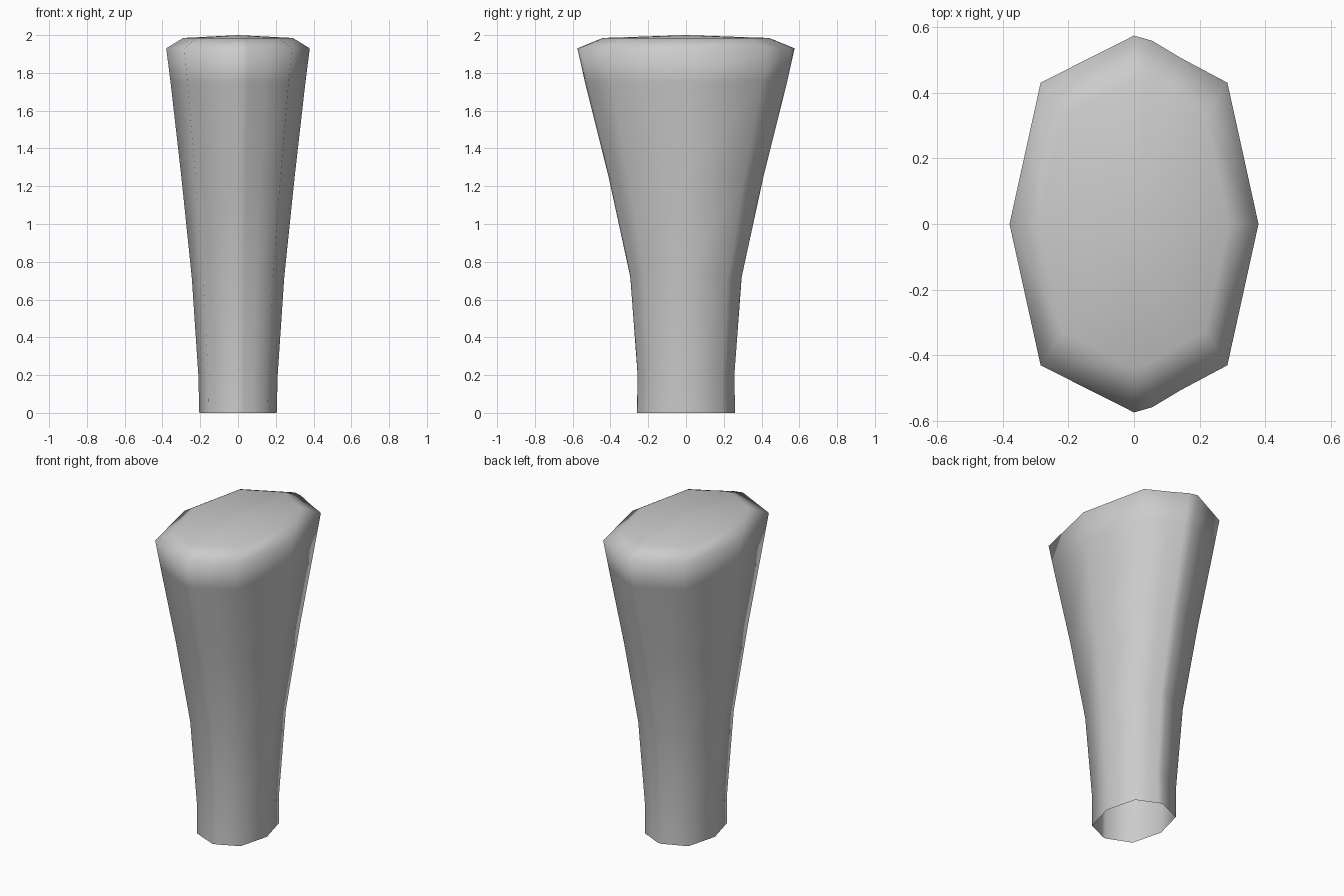
import bpy
import bmesh

if "Cube" in bpy.data.objects:
    bpy.data.objects.remove(bpy.data.objects["Cube"], do_unlink=True)

# Material
grey = bpy.data.materials.new("plain grey")
grey.use_nodes = True
colour = (0.6, 0.6, 0.6, 1)
grey.diffuse_color = colour
grey.node_tree.nodes["Principled BSDF"].inputs["Base Color"].default_value = colour

# Unit cross-section: elongated octagon with rounded noses on the left side
back = [(1, 0), (0.75, 0.75), (0.38, 0.88), (0.145, 0.973), (0, 1), (-0.75, 0.75)]
section = back + [(-1, 0), (-0.75, -0.75), (0, -1)]
section += [(x, -y) for x, y in reversed(back[1:4])]

# Flaring stem: half width, half depth, height
rings = [(0.205, 0.26, 0), (0.21, 0.256, 0.2), (0.245, 0.295, 0.72),
         (0.3, 0.41, 1.25), (0.357, 0.535, 1.75), (0.38, 0.575, 1.93),
         (0.29, 0.44, 1.985)]

bm = bmesh.new()
loops = [[bm.verts.new((x * w, y * d, z)) for x, y in section] for w, d, z in rings]
count = len(section)
for lower, upper in zip(loops, loops[1:]):
    for i in range(count):
        j = (i + 1) % count
        bm.faces.new((lower[i], lower[j], upper[j], upper[i]))

# Slightly domed cap; the bottom stays open
peak = bm.verts.new((0, 0, 2))
for i in range(count):
    bm.faces.new((loops[-1][i], loops[-1][(i + 1) % count], peak))
for face in bm.faces:
    face.smooth = True

mesh = bpy.data.meshes.new("flared_handle")
bm.to_mesh(mesh)
bm.free()
mesh.materials.append(grey)
handle = bpy.data.objects.new("flared_handle", mesh)
bpy.context.collection.objects.link(handle)
